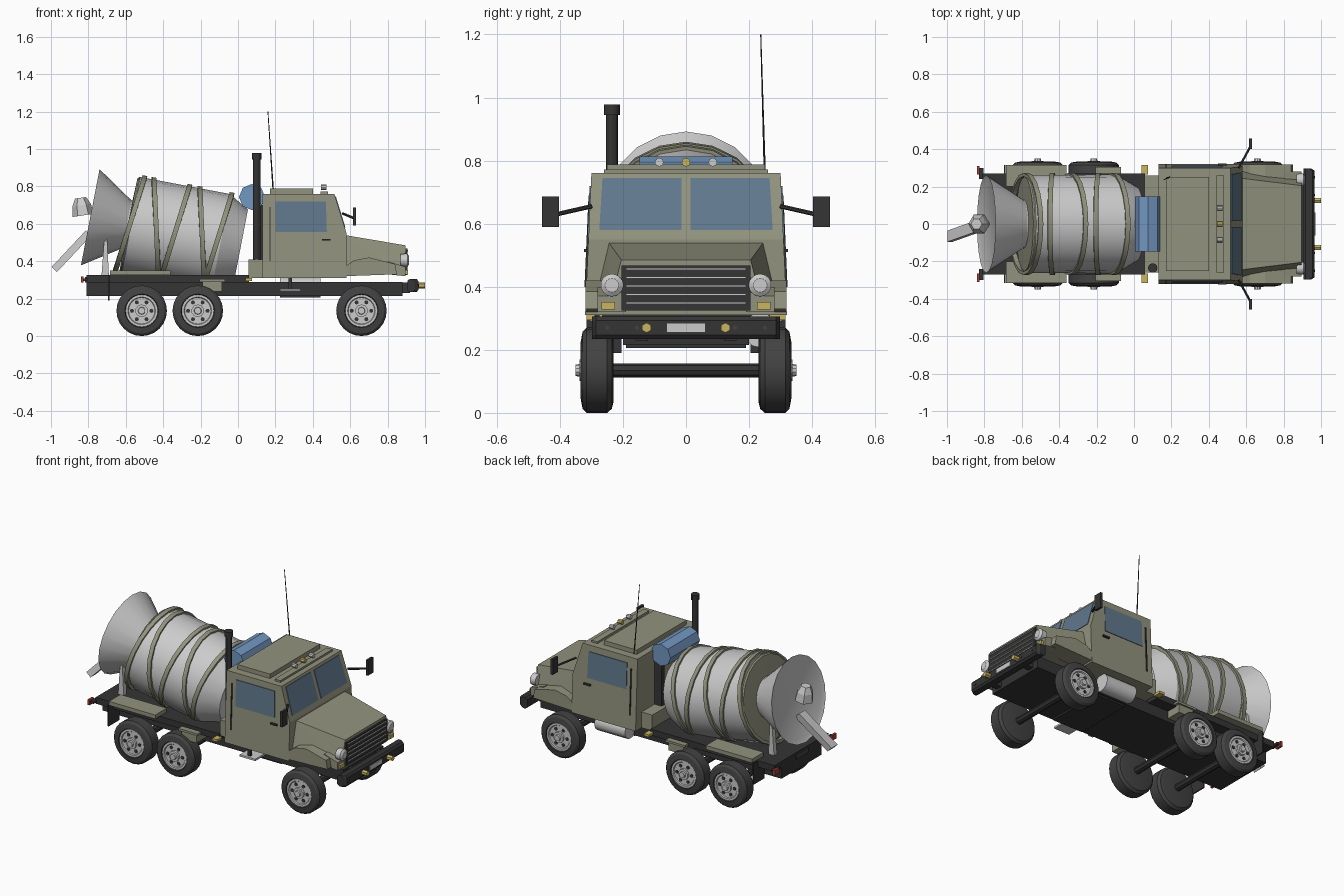
import bpy, bmesh, math
from mathutils import Vector, Matrix

if "Cube" in bpy.data.objects:
    bpy.data.objects.remove(bpy.data.objects["Cube"])

def mat(name, r, g, b):
    m = bpy.data.materials.new(name)
    m.diffuse_color = (r, g, b, 1)
    m.use_nodes = True
    m.node_tree.nodes["Principled BSDF"].inputs["Base Color"].default_value = m.diffuse_color
    return m

OLIVE = mat("olive", .29, .29, .21)
DARK = mat("dark", .035, .035, .035)
TYRE = mat("tyre", .055, .055, .055)
GLASS = mat("glass", .12, .19, .27)
BLUE = mat("blue", .17, .31, .53)
YELLOW = mat("yellow", .58, .46, .12)
RED = mat("red", .4, .05, .04)

def finish(name, bm, m=None, smooth=False):
    bmesh.ops.recalc_face_normals(bm, faces=bm.faces[:])
    me = bpy.data.meshes.new(name)
    bm.to_mesh(me)
    bm.free()
    ob = bpy.data.objects.new(name, me)
    bpy.context.collection.objects.link(ob)
    if m:
        me.materials.append(m)
    if smooth:
        bpy.ops.object.select_all(action='DESELECT')
        ob.select_set(True)
        bpy.context.view_layer.objects.active = ob
        bpy.ops.object.shade_smooth_by_angle(angle=math.radians(30))
    return ob

def hull(name, pts, m=None):
    bm = bmesh.new()
    for p in pts:
        bm.verts.new(p)
    bmesh.ops.convex_hull(bm, input=bm.verts[:])
    bmesh.ops.dissolve_limit(bm, angle_limit=.01, verts=bm.verts[:], edges=bm.edges[:])
    return finish(name, bm, m)

def box(name, x0, x1, y0, y1, z0, z1, m=None):
    return hull(name, [(x, y, z) for x in (x0, x1) for y in (y0, y1) for z in (z0, z1)], m)

def prism(name, pts, m=None):
    """Side profile of (x, z, half width), symmetric about y = 0."""
    return hull(name, [(x, s * w, z) for x, z, w in pts for s in (-1, 1)], m)

def lathe(name, profile, origin, axis, n, m=None, smooth=True):
    """Profile of (distance along axis, radius), closed at both ends."""
    axis = Vector(axis).normalized()
    up = Vector((0, 0, 1)) if abs(axis.z) < .95 else Vector((1, 0, 0))
    u = (up - axis * up.dot(axis)).normalized()
    v = axis.cross(u)
    bm = bmesh.new()
    rings = []
    for s, r in profile:
        c = Vector(origin) + axis * s
        rings.append([bm.verts.new(c + r * (u * math.cos(2 * math.pi * i / n) + v * math.sin(2 * math.pi * i / n)))
                      for i in range(n)])
    for a, b in zip(rings, rings[1:]):
        for i in range(n):
            bm.faces.new((a[i], a[(i + 1) % n], b[(i + 1) % n], b[i]))
    bm.faces.new(rings[0])
    bm.faces.new(rings[-1])
    return finish(name, bm, m, smooth)

def rod(name, p, q, r, n=8, m=None, r2=None):
    d = Vector(q) - Vector(p)
    return lathe(name, [(0, r), (d.length, r if r2 is None else r2)], p, d, n, m, n > 10)

# Chassis and rear deck
box("chassis", -.81, .88, -.2, .2, .215, .29, DARK)
box("rear_deck", -.81, .06, -.27, .27, .285, .325, DARK)
box("rear_plate", -.818, -.81, -.06, .06, .285, .315, TYRE)

# Wheels
for x in (-.515, -.215, .66):
    rod("axle", (x, -.25, .135), (x, .25, .135), .022, 8, DARK)
    for s in (-1, 1):
        o, ax = (x, 0, .135), (0, s, 0)
        lathe("tyre", [(.23, .1), (.235, .122), (.25, .135), (.315, .135), (.328, .122), (.334, .09), (.322, .086)],
              o, ax, 24, TYRE)
        lathe("rim", [(.31, .086), (.33, .086), (.33, .074), (.324, .07)], o, ax, 24)
        lathe("hub", [(.31, .034), (.338, .034), (.338, .02), (.35, .018)], o, ax, 10)
        for k in range(6):
            a = k * math.pi / 3
            px, pz = x + .052 * math.cos(a), .135 + .052 * math.sin(a)
            rod("rim_hole", (px, s * .318, pz), (px, s * .327, pz), .011, 8, DARK)

# Cab with glass and door seams
def cab_w(z):
    return .32 - .02 * (z - .31) / .45
cab = [(.13, .31), (.13, .76), (.515, .76), (.58, .55), (.58, .31)]
prism("cab", [(x, z, cab_w(z)) for x, z in cab], OLIVE)
def side_inlay(name, pts, m, out=.004):
    prism(name, [(x, z, cab_w(z) + out) for x, z in pts], m)
side_inlay("side_windows", [(.2, .555), (.2, .72), (.47, .72), (.475, .555)], GLASS)
side_inlay("door_seams", [(.168, .4), (.168, .69), (.175, .69), (.175, .4)], DARK, .006)
side_inlay("door_handles", [(.45, .51), (.45, .52), (.495, .52), (.495, .51)], DARK, .012)
for s in (-1, 1):
    hull("windshield", [(.515 + .065 * (.76 - z) / .21 + e, s * y, z)
                        for z, y1 in ((.58, .275), (.745, .265)) for y in (.015, y1) for e in (-.01, .004)], GLASS)
box("roof_hatch", .17, .4, -.25, .25, .755, .788, OLIVE)
box("roof_light_bar", .44, .48, -.26, .26, .755, .772, OLIVE)
for y in (-.085, 0, .085):
    rod("roof_light", (.445, y, .795), (.472, y, .795), .014, 8, None if y else YELLOW)
rod("antenna", (.19, .25, .75), (.16, .237, 1.2), .004, 6, DARK, .002)

# Hood, fenders and grille
prism("hood", [(.57, .54, .245), (.57, .33, .295), (.895, .485, .205), (.895, .33, .245)], OLIVE)
for s in (-1, 1):
    hull("front_fender", [(x, s * y, z) for x, z in ((.57, .32), (.57, .37), (.62, .405), (.7, .42), (.84, .385), (.85, .33))
                          for y in (.2, .318)], OLIVE)
    hull("fender_nose", [(x, s * y, z) for x, z in ((.8, .33), (.8, .4), (.895, .37), (.895, .32))
                         for y in (.19, .28)], OLIVE)
    lathe("headlight", [(.87, .034), (.905, .036), (.915, .022)], (0, s * .235, .405), (1, 0, 0), 14)
    box("turn_signal", .885, .908, s * .225, s * .268, .328, .352, YELLOW)
box("grille", .88, .905, -.205, .205, .325, .468, DARK)
for k in range(5):
    z = .345 + k * .027
    box("grille_slat", .9, .91, -.19, .19, z, z + .006)

# Front bumper, chamfered
hull("bumper", [(x, y, z) for s in (-1, 1) for y, x1 in ((s * .298, .945), (s * .285, .965))
                for x, zz in ((.905, .245), (.918, .235), (x1 - .01, .235), (x1, .247))
                for z in (zz, .54 - zz)], DARK)
for s in (-1, 1):
    box("bumper_bracket", .85, .92, s * .12, s * .16, .23, .285, DARK)
    rod("fog_light", (.95, s * .125, .27), (1, s * .125, .27), .016, 6, YELLOW)
    for y in (.155, .25):
        rod("bumper_bolt", (.96, s * y, .27), (.969, s * y, .27), .007, 6, TYRE)
box("front_plate", .96, .97, -.062, .062, .255, .285)

# Mirrors
for s in (-1, 1):
    rod("mirror_arm", (.56, s * .3, .655), (.62, s * .41, .63), .007, 6, DARK)
    box("mirror", .615, .63, s * .402, s * .456, .59, .687, DARK)

# Exhaust stack and blue water tank behind the cab
rod("exhaust_stack", (.1, -.235, .32), (.1, -.235, .97), .019, 12, DARK)
rod("exhaust_cap", (.1, -.235, .945), (.1, -.235, .978), .025, 12, DARK)
box("stack_base", .055, .135, -.26, .26, .31, .41, OLIVE)
lathe("water_tank", [(-.147, .07), (.147, .07)], (.075, 0, .743), (0, 1, 0), 8, BLUE, False)
for s in (-1, 1):
    box("tank_support", .08, .13, s * .1, s * .13, .4, .7, DARK)

# Mixer drum on a tilted axis, with the flared rear mouth
P0 = Vector((-.79, 0, .635))
D = Vector((.982, 0, -.19)).normalized()
lathe("mixer_mouth", [(.012, .235), (0, .262), (.2, .13), (.23, .13)], P0, D, 20)
lathe("drum_shoulder", [(.205, .14), (.208, .252), (.222, .264)], P0, D, 20, OLIVE)
lathe("mixer_drum", [(.216, .262), (.71, .264), (.82, .2)], P0, D, 20)

# Slanted rib bands around the drum
def rib(centre, tilt, n=20):
    u = Vector((-D.z, 0, D.x))
    v = D.cross(u)
    bm = bmesh.new()
    loops = []
    for i in range(n):
        a = 2 * math.pi * i / n
        s = centre + tilt * math.cos(a)
        e = u * math.cos(a) + v * math.sin(a)
        loops.append([bm.verts.new(P0 + D * (s + ds) + e * r)
                      for ds, r in ((-.013, .255), (-.013, .274), (.013, .274), (.013, .255))])
    for i in range(n):
        a, b = loops[i], loops[(i + 1) % n]
        for j in range(4):
            bm.faces.new((a[j], a[(j + 1) % 4], b[(j + 1) % 4], b[j]))
    finish("drum_rib", bm, OLIVE, True)
for c, t in ((.215, .03), (.46, .03), (.69, .03), (.36, -.065), (.61, -.065)):
    rib(c, t)

# Hopper, chute and drum supports
lathe("hopper", [(0, .058), (.055, .05), (.095, .03)], (-.828, 0, .645), (-.15, 0, 1), 6, None, False)
hull("chute", [(x + e, y + w, z - e) for x, y, z in ((-.8, 0, .55), (-.983, -.065, .355))
               for w in (-.03, .03) for e in (-.014, .014)])
for s in (-1, 1):
    hull("drum_support", [(x, s * y, z) for x, z in ((-.73, .32), (-.69, .32), (-.7, .52), (-.715, .52))
                          for y in (.13, .16)])

# Rear fenders, mud flaps, tool boxes, lights
for s in (-1, 1):
    box("rear_fender", -.685, -.36, s * .2, s * .315, .325, .35, OLIVE)
    box("mud_flap", -.695, -.687, s * .205, s * .315, .19, .325, DARK)
    box("tool_box", -.19, -.085, s * .18, s * .295, .238, .295, OLIVE)
    box("tool_box_lid", -.205, -.07, s * .18, s * .305, .29, .304, OLIVE)
    box("tail_light", -.84, -.825, s * .265, s * .31, .285, .318, RED)
    box("tail_light_bracket", -.828, -.805, s * .24, s * .3, .295, .308, DARK)
    box("marker_light", .04, .075, s * .265, s * .316, .295, .31, YELLOW)

# Fuel tank on one side, step on the other
rod("fuel_tank", (.225, .235, .262), (.44, .235, .262), .055, 14)
box("under_guard", .225, .44, -.19, .19, .205, .22, DARK)
box("cab_step", .225, .335, -.305, -.19, .24, .252)
box("step_hanger", .27, .29, -.29, -.275, .25, .312, DARK)
